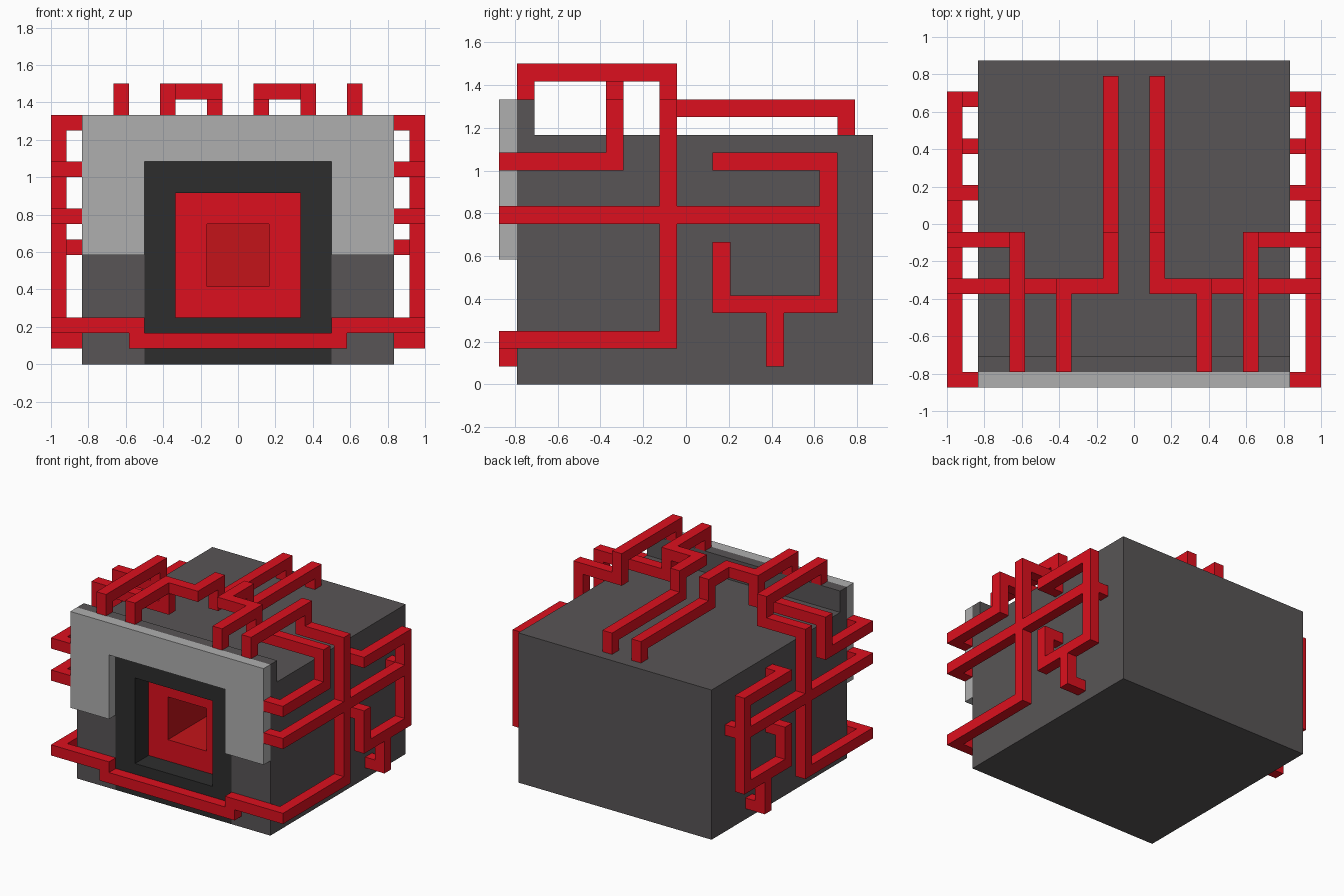
import bpy, bmesh

if "Cube" in bpy.data.objects:
    bpy.data.objects.remove(bpy.data.objects["Cube"])

U = 1 / 12  # everything sits on a 1/12 unit grid: i along x, j from the front, k from the ground


def pos(i, j, k):
    return (i * U, j * U - 0.875, k * U)


def material(name, rgb):
    m = bpy.data.materials.new(name)
    m.diffuse_color = (*rgb, 1)
    m.use_nodes = True
    m.node_tree.nodes["Principled BSDF"].inputs["Base Color"].default_value = m.diffuse_color
    return m


RED = material("red", (0.72, 0.005, 0.013))
DEEP_RED = material("deep_red", (0.55, 0.007, 0.01))
DARK = material("dark_grey", (0.098, 0.091, 0.093))
BLACK = material("black", (0.027, 0.027, 0.027))
LIGHT = material("light_grey", (0.43, 0.43, 0.43))


def build(name, faces, mat, mirror=False):
    """Mesh object from a list of faces given as grid points."""
    bm = bmesh.new()
    for f in faces:
        bm.faces.new([bm.verts.new(pos(*p)) for p in f])
    bmesh.ops.remove_doubles(bm, verts=bm.verts, dist=1e-4)
    bmesh.ops.dissolve_limit(bm, angle_limit=0.01, verts=bm.verts, edges=bm.edges)
    me = bpy.data.meshes.new(name)
    bm.to_mesh(me)
    bm.free()
    me.materials.append(mat)
    ob = bpy.data.objects.new(name, me)
    bpy.context.collection.objects.link(ob)
    if mirror:
        ob.modifiers.new("Mirror", 'MIRROR')
    return ob


def pairs(seq):
    return list(zip(seq, seq[1:] + seq[:1]))


def recess(name, rects, mat, cap=False):
    """Nested rectangles (half width, bottom, top, depth) joined by quads."""
    loops = [[(-w, j, a), (w, j, a), (w, j, b), (-w, j, b)] for w, a, b, j in rects]
    faces = [[p, q, s, r] for A, B in zip(loops, loops[1:])
             for (p, q), (r, s) in zip(pairs(A), pairs(B))]
    if cap:
        faces.append(loops[-1])
    build(name, faces, mat)


def pipe(name, paths):
    """Square pipes through grid cells; only exposed cell sides are kept."""
    cells = set()
    for path in paths:
        for a, b in zip(path, path[1:]):
            n = max(abs(q - p) for p, q in zip(a, b))
            cells |= {tuple(p + (q - p) * t // n for p, q in zip(a, b)) for t in range(n + 1)}
    faces = []
    for c in cells:
        for ax in range(3):
            for d in (0, 1):
                nb = list(c)
                nb[ax] += 2 * d - 1
                if tuple(nb) in cells or nb[0] < 0:  # open at the mirror plane
                    continue
                quad = []
                for u, v in ((0, 0), (1, 0), (1, 1), (0, 1)):
                    p = list(c)
                    p[ax] += d
                    p[(ax + 1) % 3] += u
                    p[(ax + 2) % 3] += v
                    quad.append(tuple(p))
                faces.append(quad if d else quad[::-1])
    build(name, faces, RED, mirror=True)


# main block with a raised front lip; the front is left open for the black frame
side = [(1, 0), (21, 0), (21, 14), (2, 14), (2, 16), (1, 16)]
body = [[(10, *p) for p in side], [(-10, *p) for p in side[::-1]]]
body += [[(10, *p), (-10, *p), (-10, *q), (10, *q)] for p, q in zip(side, side[1:])]
arch = [(-10, 0), (-6, 0), (-6, 13), (6, 13), (6, 0), (10, 0), (10, 16), (-10, 16)]
body.append([(i, 1, k) for i, k in arch])
build("body_block", body, DARK)

# light arch-shaped front plate
arch = [(i, max(k, 7)) for i, k in arch]
plate = [[(i, 0, k) for i, k in arch], [(i, 1, k) for i, k in arch[::-1]]]
plate += [[(p[0], 0, p[1]), (p[0], 1, p[1]), (q[0], 1, q[1]), (q[0], 0, q[1])]
          for p, q in pairs(arch)]
build("front_plate", plate, LIGHT)

# stepped opening in the front
recess("front_frame", [(6, 0, 13, 1), (4, 3, 11, 1), (4, 3, 11, 3)], BLACK)
recess("opening_ring", [(4, 3, 11, 3), (2, 5, 9, 3)], RED)
recess("opening_tunnel", [(2, 5, 9, 3), (2, 5, 9, 9)], DEEP_RED, cap=True)

# pipe from the front bar, round the side and over the roof
pipe("front_to_roof_pipe", [
    [(0, 0, 1), (6, 0, 1), (6, 0, 2), (11, 0, 2), (11, 9, 2), (11, 9, 15),
     (7, 9, 15), (7, 9, 17), (7, 1, 17), (7, 1, 16)]])

# branching pipe from the plate edge across the roof to the back
pipe("roof_branch_pipe", [
    [(10, 0, 12), (11, 0, 12), (11, 6, 12), (11, 6, 15), (4, 6, 15), (4, 6, 17),
     (4, 1, 17), (4, 1, 16)],
    [(4, 6, 17), (1, 6, 17), (1, 9, 17), (1, 9, 15), (1, 19, 15), (1, 19, 14)]])

# looped pipes on the side walls
pipe("side_loop_pipe", [
    [(10, 0, 9), (11, 0, 9), (11, 18, 9), (10, 18, 9)],
    [(10, 12, 12), (11, 12, 12), (11, 18, 12), (11, 18, 4), (11, 12, 4), (11, 12, 7), (10, 12, 7)],
    [(11, 15, 4), (11, 15, 1), (10, 15, 1)]])
